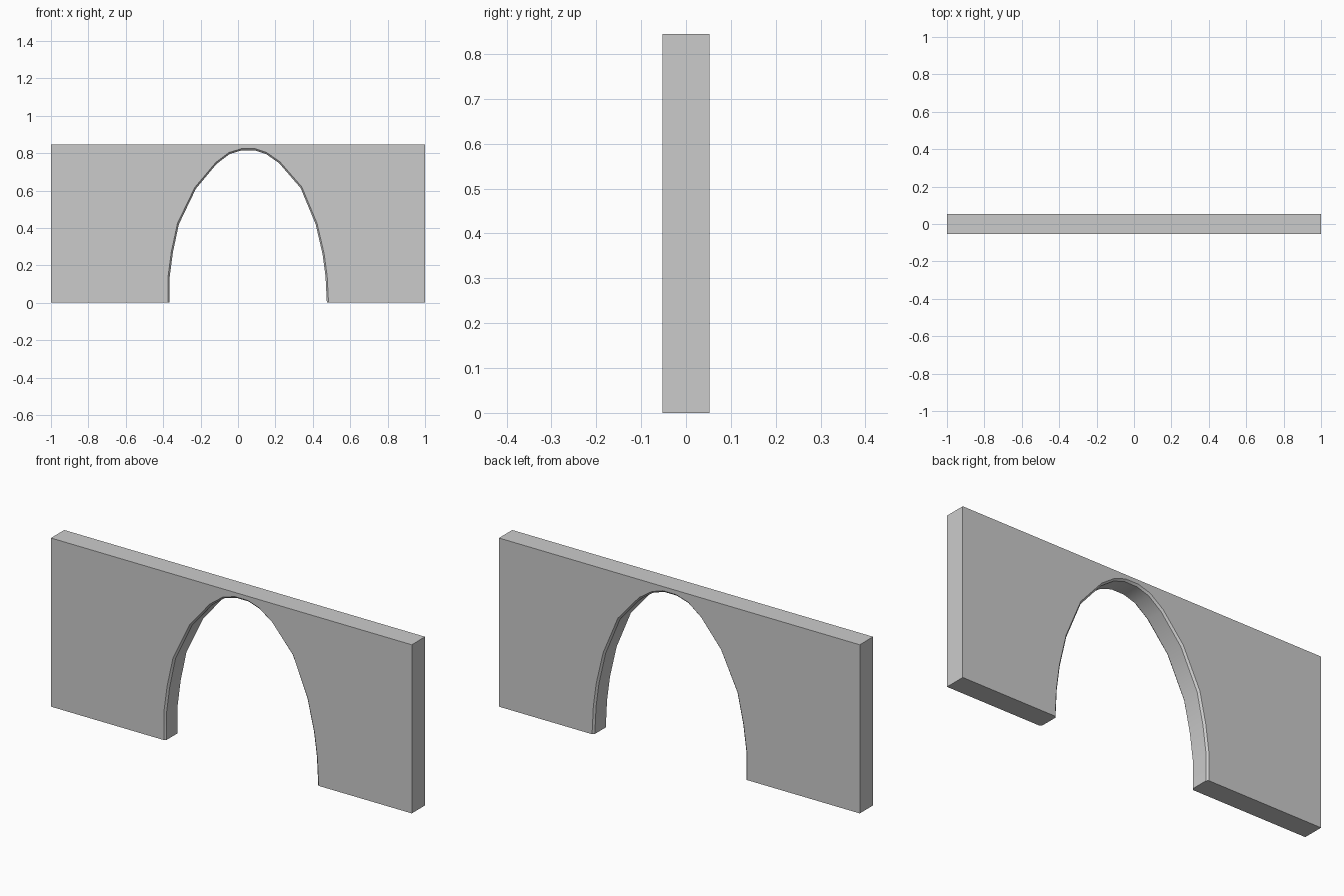
import bpy, bmesh, math

if "Cube" in bpy.data.objects:
    bpy.data.objects.remove(bpy.data.objects["Cube"])

HEIGHT, HALF_DEPTH, CHAMFER = 0.845, 0.0525, 0.009
CENTRE = 0.055

# Arch opening profile, left foot to right foot
arch = [(-0.365, 0), (-0.365, 0.14), (-0.348, 0.27), (-0.316, 0.42), (-0.225, 0.61),
        (-0.115, 0.742), (-0.045, 0.795), (0.02, 0.815), (0.09, 0.815),
        (0.15, 0.795), (0.22, 0.746), (0.335, 0.613), (0.415, 0.42),
        (0.452, 0.26), (0.468, 0.14), (0.475, 0)]


def outline(grow):
    """Wall outline with the arch opening widened by grow."""
    pts = [(-1, 0)]
    for x, z in arch:
        dx, dz = (x - CENTRE) / 0.42, z / 0.82
        length = math.hypot(dx, dz)
        pts.append((x + grow * dx / length, z + grow * dz / length))
    return pts + [(1, 0), (1, HEIGHT), (-1, HEIGHT)]


# Wall with chamfered arch edges, made from four stacked outlines
bm = bmesh.new()
rings = []
for y, grow in ((-HALF_DEPTH, CHAMFER), (-HALF_DEPTH + CHAMFER, 0),
                (HALF_DEPTH - CHAMFER, 0), (HALF_DEPTH, CHAMFER)):
    rings.append([bm.verts.new((x, y, z)) for x, z in outline(grow)])
for a, b in zip(rings, rings[1:]):
    for i in range(len(a)):
        j = (i + 1) % len(a)
        bm.faces.new((a[i], a[j], b[j], b[i]))
bm.faces.new(rings[0])
bm.faces.new(rings[-1][::-1])
bmesh.ops.recalc_face_normals(bm, faces=bm.faces)
# Merge flat strips on the outer sides
bmesh.ops.dissolve_limit(bm, angle_limit=math.radians(0.5),
                         verts=bm.verts, edges=bm.edges)

mesh = bpy.data.meshes.new("arch_wall")
bm.to_mesh(mesh)
bm.free()
wall = bpy.data.objects.new("arch_wall", mesh)
bpy.context.collection.objects.link(wall)
bpy.context.view_layer.objects.active = wall
wall.select_set(True)
bpy.ops.object.shade_smooth_by_angle(angle=math.radians(30))
